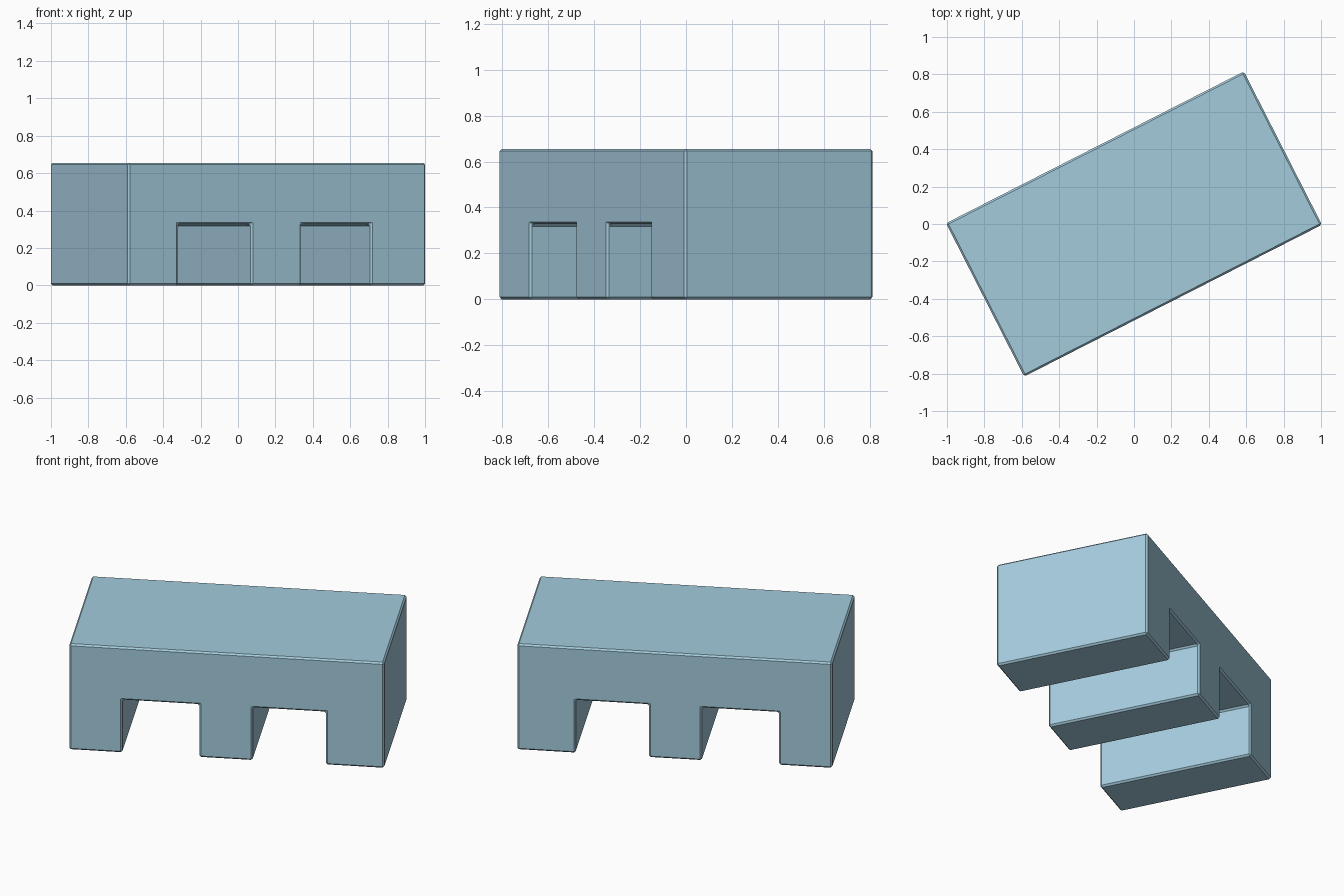
import bpy, bmesh, math
from mathutils import Matrix

if "Cube" in bpy.data.objects:
    bpy.data.objects.remove(bpy.data.objects["Cube"])

LENGTH, WIDTH, HEIGHT = 1.787, 0.92, 0.655
SLOT_TOP = 0.327
SLOTS = [(-0.592, -0.155), (0.147, 0.562)]
ANGLE = math.radians(27)

# single pale blue colour
blue = bpy.data.materials.new("pale blue")
blue.diffuse_color = (0.37, 0.60, 0.72, 1)
blue.use_nodes = True
blue.node_tree.nodes["Principled BSDF"].inputs["Base Color"].default_value = blue.diffuse_color

# side profile of the block with two slots through the underside
half = LENGTH / 2
profile = [(half, 0), (half, HEIGHT), (-half, HEIGHT), (-half, 0)]
for a, b in SLOTS:
    profile += [(a, 0), (a, SLOT_TOP), (b, SLOT_TOP), (b, 0)]

# extrude the profile across the width, turned about z
bm = bmesh.new()
face = bm.faces.new([bm.verts.new((x, -WIDTH / 2, z)) for x, z in profile])
ext = bmesh.ops.extrude_face_region(bm, geom=[face])
bmesh.ops.translate(bm, vec=(0, WIDTH, 0),
                    verts=[g for g in ext["geom"] if isinstance(g, bmesh.types.BMVert)])
bmesh.ops.recalc_face_normals(bm, faces=bm.faces)
bmesh.ops.rotate(bm, matrix=Matrix.Rotation(ANGLE, 3, "Z"), verts=bm.verts)
mesh = bpy.data.meshes.new("slotted_block")
bm.to_mesh(mesh)
bm.free()
mesh.materials.append(blue)
block = bpy.data.objects.new("slotted_block", mesh)
bpy.context.collection.objects.link(block)

# small chamfer on every edge
bevel = block.modifiers.new("chamfer", "BEVEL")
bevel.width = 0.01
bevel.segments = 1
bevel.limit_method = "ANGLE"
